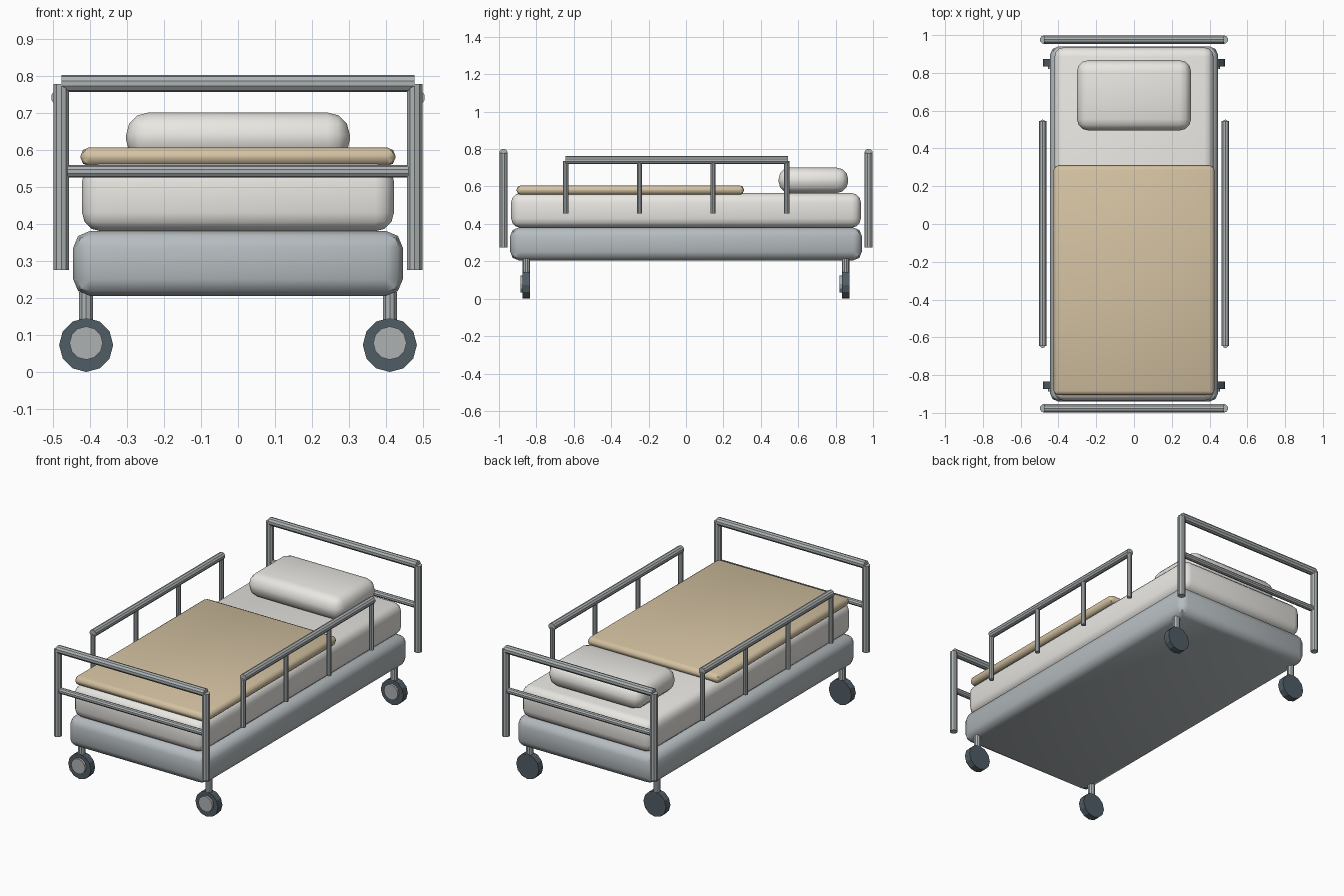
import bpy
from mathutils import Vector

if "Cube" in bpy.data.objects:
    bpy.data.objects.remove(bpy.data.objects["Cube"])


def material(name, rgb):
    m = bpy.data.materials.new(name)
    m.diffuse_color = (*rgb, 1)
    m.use_nodes = True
    m.node_tree.nodes["Principled BSDF"].inputs["Base Color"].default_value = m.diffuse_color
    return m


STEEL = material("steel", (0.42, 0.45, 0.46))
FRAME = material("painted_frame", (0.46, 0.50, 0.52))
LINEN = material("linen", (0.82, 0.80, 0.76))
TAN = material("blanket_tan", (0.66, 0.54, 0.36))
RUBBER = material("rubber", (0.08, 0.11, 0.13))
HUB = material("hub_grey", (0.42, 0.44, 0.45))


def finish(name, mat, angle):
    o = bpy.context.object
    o.name = name
    o.data.materials.append(mat)
    bpy.ops.object.shade_smooth_by_angle(angle=angle)
    return o


def soft_box(name, center, size, bevel, segments, mat):
    bpy.ops.mesh.primitive_cube_add(size=1, location=center)
    o = bpy.context.object
    o.scale = size
    bpy.ops.object.transform_apply(location=False, rotation=False, scale=True)
    b = o.modifiers.new("round", 'BEVEL')
    b.width, b.segments = bevel, segments
    bpy.ops.object.modifier_apply(modifier="round")
    return finish(name, mat, 0.8)


def tube(name, a, b, r, mat=STEEL, sides=10):
    a, b = Vector(a), Vector(b)
    d = b - a
    bpy.ops.mesh.primitive_cylinder_add(
        vertices=sides, radius=r, depth=d.length, location=(a + b) / 2,
        rotation=d.to_track_quat('Z', 'Y').to_euler())
    return finish(name, mat, 0.3)


# Base, mattress and bedding
soft_box("bed_base", (0, 0, 0.293), (0.89, 1.88, 0.175), 0.045, 2, FRAME)
soft_box("mattress", (0, 0, 0.4725), (0.842, 1.87, 0.185), 0.05, 3, LINEN)
soft_box("blanket", (0, -0.298, 0.581), (0.85, 1.215, 0.05), 0.022, 2, TAN)
soft_box("pillow", (0, 0.681, 0.633), (0.604, 0.372, 0.135), 0.06, 3, LINEN)

# Head and foot boards
for end, y in (("foot", -0.976), ("head", 0.976)):
    for side, x in (("left", -0.477), ("right", 0.477)):
        tube(f"{end}_post_{side}", (x, y, 0.275), (x, y, 0.778), 0.022)
    tube(f"{end}_top_rail", (-0.476, y, 0.779), (0.476, y, 0.779), 0.023)
    tube(f"{end}_lower_rail", (-0.46, y, 0.5415), (0.46, y, 0.5415), 0.017)

# Side guard rails
for side, x in (("left", -0.484), ("right", 0.484)):
    tube(f"guard_rail_{side}", (x, -0.645, 0.741), (x, 0.545, 0.741), 0.021)
    for i in range(4):
        y = -0.643 + i * 0.394
        tube(f"guard_post_{side}_{i}", (x, y, 0.455), (x, y, 0.735), 0.014)

# Casters
for end, y in (("front", -0.853), ("rear", 0.853)):
    for side, x in (("left", -0.41), ("right", 0.41)):
        n = f"{end}_{side}"
        tube(f"caster_stem_{n}", (x, y, 0.08), (x, y, 0.216), 0.02)
        tube(f"caster_tyre_{n}", (x, y - 0.02, 0.073), (x, y + 0.02, 0.073), 0.073, RUBBER, 12)
        tube(f"caster_hub_{n}", (x, y - 0.033, 0.078), (x, y, 0.078), 0.045, HUB, 12)
